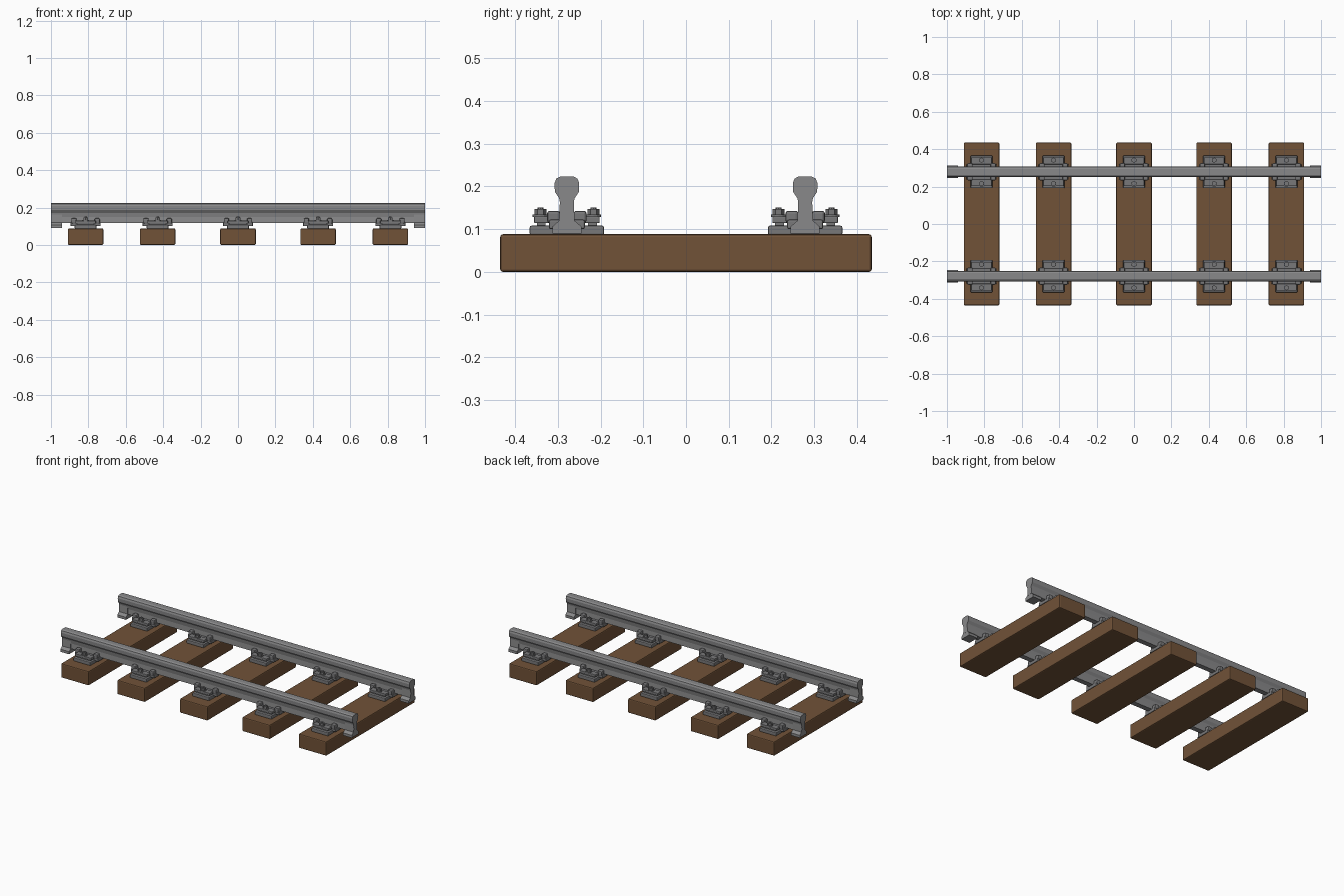
import bpy, bmesh, math

if "Cube" in bpy.data.objects:
    bpy.data.objects.remove(bpy.data.objects["Cube"])

def mat(name, c):
    m = bpy.data.materials.new(name)
    m.diffuse_color = (*c, 1)
    m.use_nodes = True
    m.node_tree.nodes["Principled BSDF"].inputs["Base Color"].default_value = m.diffuse_color
    return m

WOOD = mat("brown wood", (0.165, 0.085, 0.039))
STEEL = mat("rail steel", (0.25, 0.25, 0.255))
IRON = mat("fastener iron", (0.19, 0.19, 0.195))

def finish(bm, name, m, bevel=0.0):
    bmesh.ops.recalc_face_normals(bm, faces=bm.faces)
    me = bpy.data.meshes.new(name)
    bm.to_mesh(me)
    bm.free()
    me.materials.append(m)
    ob = bpy.data.objects.new(name, me)
    bpy.context.collection.objects.link(ob)
    if bevel:
        b = ob.modifiers.new("bevel", 'BEVEL')
        b.width, b.segments = bevel, 2
    return ob

def box(name, x, y, z, m, bevel=0.0):
    bm = bmesh.new()
    bmesh.ops.create_cube(bm, size=1)
    for v in bm.verts:
        v.co = [r[0] + (c + .5) * (r[1] - r[0]) for c, r in zip(v.co, (x, y, z))]
    return finish(bm, name, m, bevel)

def extrude_x(name, pts, x0, x1, m, y=0):
    """Symmetric half profile (half width, z) swept along x."""
    bm = bmesh.new()
    full = pts + [(-a, z) for a, z in reversed(pts)]
    f = bm.faces.new([bm.verts.new((x0, y + a, z)) for a, z in full])
    r = bmesh.ops.extrude_face_region(bm, geom=[f])
    for v in r["geom"]:
        if isinstance(v, bmesh.types.BMVert):
            v.co.x = x1
    return finish(bm, name, m)

def cyl(name, x, y, z0, z1, r, n, m):
    bm = bmesh.new()
    bmesh.ops.create_cone(bm, cap_ends=True, segments=n, radius1=r, radius2=r, depth=z1 - z0)
    bmesh.ops.translate(bm, vec=(x, y, (z0 + z1) / 2), verts=bm.verts)
    return finish(bm, name, m)

SLEEPERS = (-0.815, -0.43, 0.0, 0.428, 0.815)
RAIL_Y = 0.279
# rail head tapering into the web
RAIL = [(0.016, 0.118), (0.014, 0.15), (0.018, 0.172), (0.028, 0.187),
        (0.029, 0.207), (0.025, 0.218), (0.016, 0.223)]
# wider foot at the rail ends
FOOT = [(0.034, 0.09), (0.034, 0.106), (0.018, 0.12), (0.0155, 0.19)]

# wooden sleepers
for x in SLEEPERS:
    box("sleeper", (x - .095, x + .095), (-.435, .435), (0, .088), WOOD, .006)

for s in (-1, 1):
    ry = s * RAIL_Y
    rail = extrude_x("rail", RAIL, -1, 1, STEEL, ry)
    for e in (-1, 1):
        extrude_x("rail_end_foot", FOOT, *sorted((e * .94, e * .9995)), STEEL, ry)
    for x in SLEEPERS:
        # base plate and the rail seat on top of it
        box("base_plate", (x - .058, x + .058), (ry - .087, ry + .087), (.086, .108), IRON, .004)
        box("rail_seat", (x - .08, x + .08), (ry - .042, ry + .042), (.1, .122), IRON, .004)
        for d in (-1, 1):
            def yr(a, b):
                return sorted((ry + d * a, ry + d * b))
            # clamp plate, two spring shoulders, washer, nut and stud
            box("clip_plate", (x - .055, x + .055), yr(.04, .077), (.114, .13), IRON, .003)
            box("clip_foot", (x - .045, x + .045), yr(.05, .07), (.1, .118), IRON)
            for e in (-1, 1):
                box("clip_shoulder", sorted((x + e * .048, x + e * .076)),
                    yr(.016, .046), (.114, .143), IRON, .006)
            cyl("washer", x, ry + d * .062, .128, .134, .018, 12, IRON)
            cyl("nut", x, ry + d * .062, .134, .147, .014, 6, IRON)
            cyl("stud", x, ry + d * .062, .147, .151, .007, 8, IRON)
